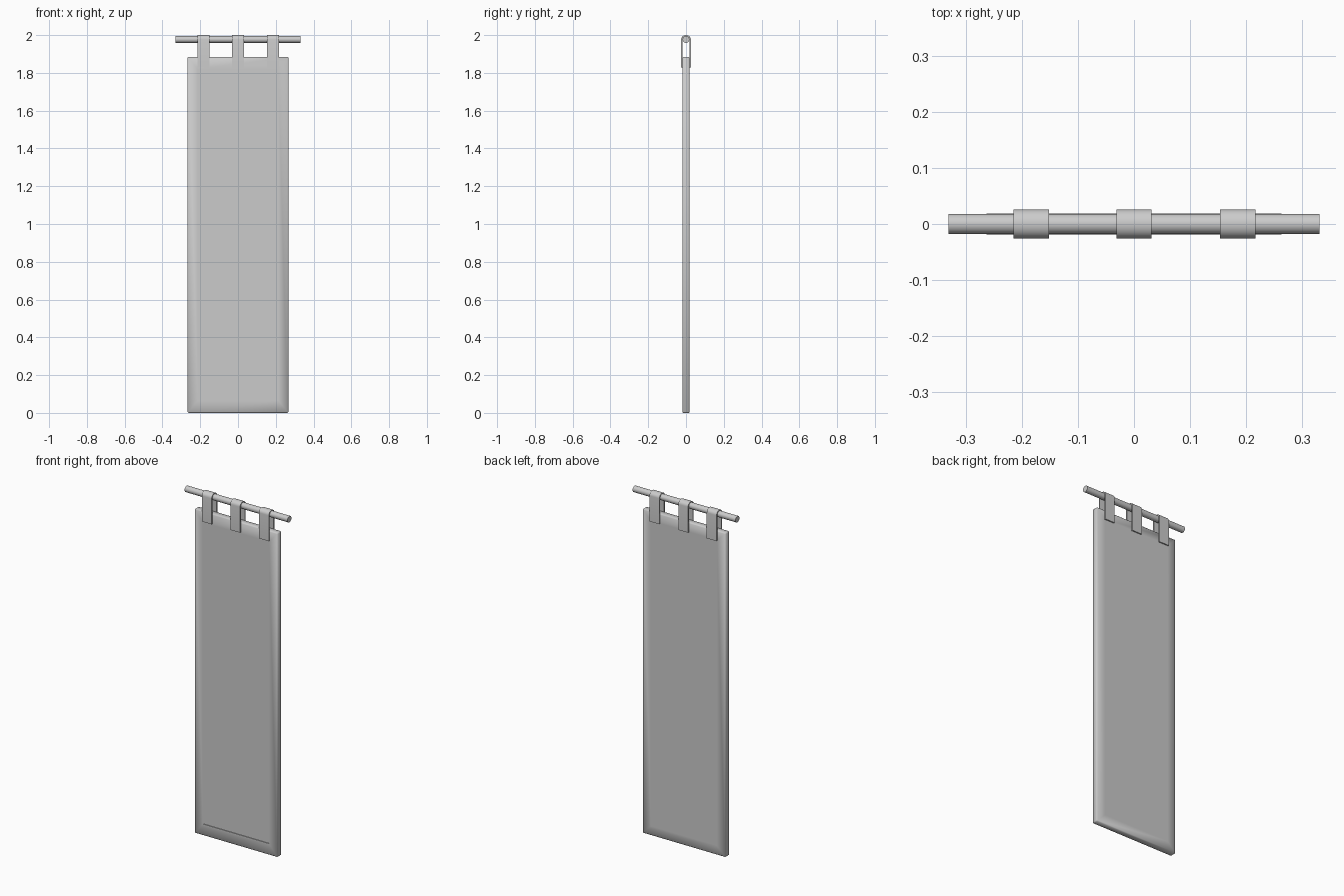
import bpy, bmesh, math

if "Cube" in bpy.data.objects:
    bpy.data.objects.remove(bpy.data.objects["Cube"])


def finish(bm, name, angle=50):
    bmesh.ops.recalc_face_normals(bm, faces=bm.faces[:])
    me = bpy.data.meshes.new(name)
    bm.to_mesh(me)
    bm.free()
    ob = bpy.data.objects.new(name, me)
    bpy.context.collection.objects.link(ob)
    bpy.ops.object.select_all(action='DESELECT')
    ob.select_set(True)
    bpy.context.view_layer.objects.active = ob
    bpy.ops.object.shade_smooth_by_angle(angle=math.radians(angle))
    return ob


# Cloth panel: chamfered slab, bordered on both sides, recessed field in front
W, D, H = 0.535, 0.038, 1.885
bm = bmesh.new()
bmesh.ops.create_cube(bm, size=1)
for v in bm.verts:
    v.co = (v.co.x * W, v.co.y * D, (v.co.z + 0.5) * H)
bmesh.ops.bevel(bm, geom=bm.edges[:], offset=0.005, segments=1,
                profile=0.5, affect='EDGES')
bm.normal_update()
for sign in (-1, 1):
    face = max(bm.faces, key=lambda f: f.normal.y * sign * f.calc_area())
    bmesh.ops.inset_region(bm, faces=[face], thickness=0.07)
    if sign < 0:
        for v in face.verts:
            v.co.z += -0.01 if v.co.z > 1 else 0.012
        bmesh.ops.inset_region(bm, faces=[face], thickness=0.0005, depth=-0.003)
finish(bm, "banner_cloth")

# Hanging rod
ROD_Z, ROD_R = 1.977, 0.018
bpy.ops.mesh.primitive_cylinder_add(vertices=24, radius=ROD_R, depth=0.662,
                                    location=(0, 0, ROD_Z),
                                    rotation=(0, math.pi / 2, 0))
bpy.context.object.name = "hanging_rod"
bpy.ops.object.shade_smooth_by_angle(angle=math.radians(40))


# Tab loops: an upside-down U strip folded over the rod
def u_profile(ry, rz, bottom, n=12):
    arc = [(ry * math.cos(math.pi * i / n), ROD_Z + rz * math.sin(math.pi * i / n))
           for i in range(n + 1)]
    return [(ry, bottom)] + arc + [(-ry, bottom)]


def tab_loop(x, width=0.063):
    bm = bmesh.new()
    outer = u_profile(0.026, 0.023, 1.828)
    inner = u_profile(0.0192, 0.0182, 1.828)
    rows = [[bm.verts.new((x + sx * width / 2, y, z)) for y, z in prof]
            for prof, sx in ((outer, -1), (outer, 1), (inner, 1), (inner, -1))]
    for k in range(4):
        a, b = rows[k], rows[(k + 1) % 4]
        for i in range(len(a) - 1):
            bm.faces.new((a[i], a[i + 1], b[i + 1], b[i]))
    for i in (0, -1):
        bm.faces.new([r[i] for r in rows])
    finish(bm, "tab_loop", 40)


for x in (-0.183, 0, 0.185):
    tab_loop(x)
